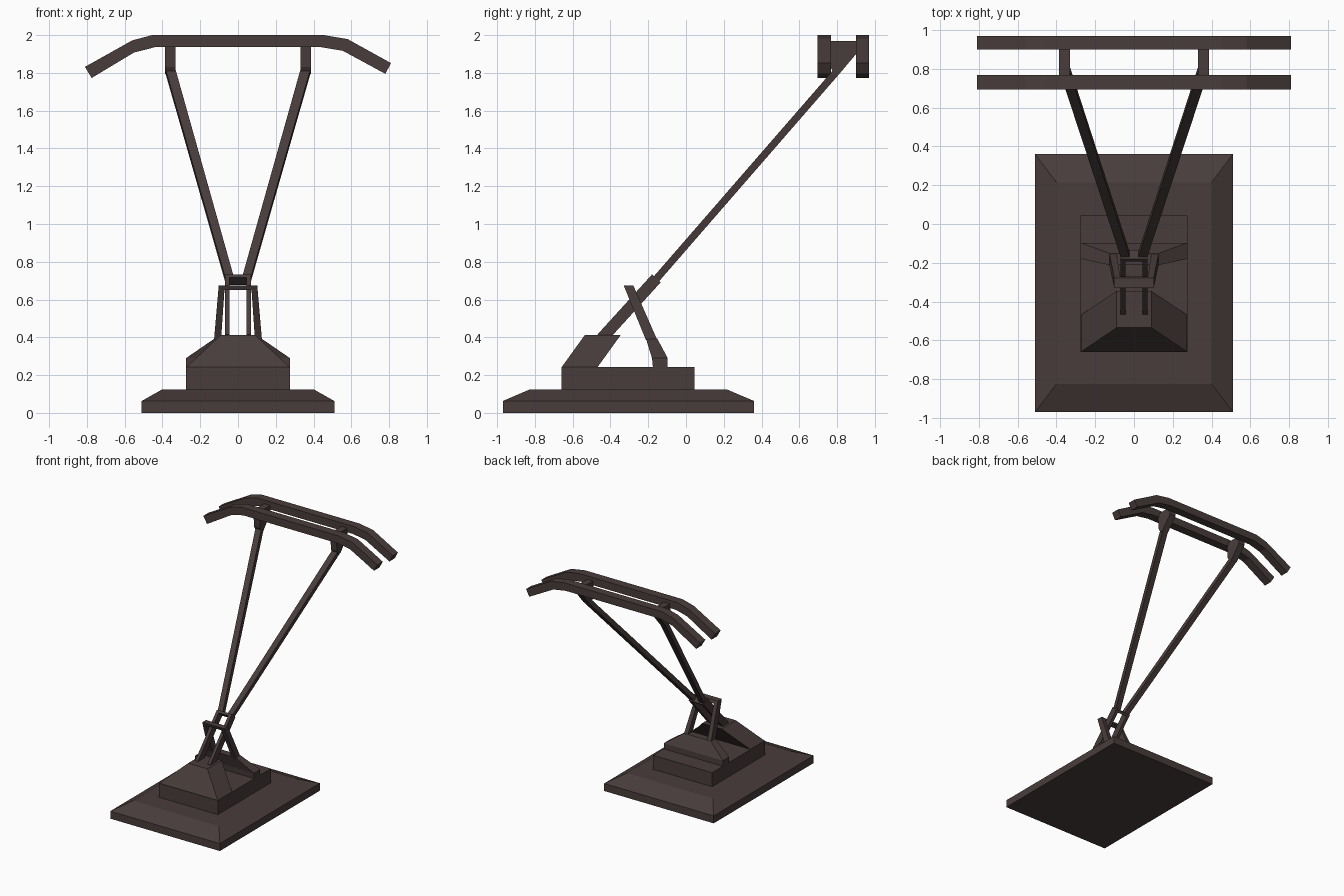
import bpy, bmesh
from mathutils import Vector

if "Cube" in bpy.data.objects:
    bpy.data.objects.remove(bpy.data.objects["Cube"])

metal = bpy.data.materials.new("dark brown metal")
metal.diffuse_color = (0.065, 0.046, 0.044, 1)
metal.use_nodes = True
metal.node_tree.nodes["Principled BSDF"].inputs["Base Color"].default_value = metal.diffuse_color


def finish(name, bm):
    bmesh.ops.recalc_face_normals(bm, faces=bm.faces)
    me = bpy.data.meshes.new(name)
    bm.to_mesh(me)
    bm.free()
    me.materials.append(metal)
    ob = bpy.data.objects.new(name, me)
    bpy.context.collection.objects.link(ob)
    return ob


def loft(name, rings):
    """Closed solid through rings with equal point counts."""
    bm = bmesh.new()
    vs = [[bm.verts.new(p) for p in r] for r in rings]
    n = len(vs[0])
    for a, b in zip(vs, vs[1:]):
        for i in range(n):
            j = (i + 1) % n
            bm.faces.new((a[i], a[j], b[j], b[i]))
    bm.faces.new(vs[0])
    bm.faces.new(vs[-1])
    return finish(name, bm)


def layers(name, rows):
    """Stacked rectangles: (x0, x1, y0, y1, z)."""
    return loft(name, [[(a, c, z), (b, c, z), (b, d, z), (a, d, z)]
                       for a, b, c, d, z in rows])


def side_profile(name, x0, x1, pts):
    return loft(name, [[(x, y, z) for y, z in pts] for x in (x0, x1)])


# Stepped base
layers("base_plate", [(-.51, .51, -.97, .36, 0), (-.51, .51, -.97, .36, .063),
                      (-.40, .40, -.825, .215, .125)])
layers("base_block", [(-.275, .275, -.66, .045, .12), (-.275, .275, -.66, .045, .243)])

# Leaning front and rear mounts
layers("front_mount", [(-.275, .275, -.66, -.47, .24), (-.09, .09, -.535, -.345, .413)])
layers("rear_mount", [(-.275, .275, -.175, -.097, .24), (-.275, .275, -.18, -.097, .29),
                      (-.125, .125, -.212, -.152, .393)])

# Rear support frame
for s, side in ((-1, "left"), (1, "right")):
    rows = []
    for xi, xo, y0, y1, z in ((.09, .127, -.212, -.152, .385), (.07, .102, -.33, -.279, .675)):
        rows.append((min(s * xi, s * xo), max(s * xi, s * xo), y0, y1, z))
    layers("support_post_" + side, rows)
layers("support_crossbar", [(-.075, .075, -.32, -.27, .65), (-.075, .075, -.33, -.279, .675)])

# Lower arm: two rails joined by an end bar
low, high = Vector((-.445, .395)), Vector((-.157, .712))
along = (high - low).normalized()
across = Vector((-along.y, along.x)) * .031
rail = [low - across, high - across, high + across, low + across]
bar0 = high - along * .02
for s, side in ((-1, "left"), (1, "right")):
    side_profile("lower_arm_" + side, s * .044, s * .07, rail)
side_profile("lower_arm_end_bar", -.046, .046,
             [bar0 - across, high - across, high + across, bar0 + across])

# Upper arms spreading to the head, with brackets
bracket = [(.755, 1.97), (.905, 1.97), (.905, 1.905), (.812, 1.795), (.785, 1.795), (.765, 1.83)]
up = Vector((-.165, .70)), Vector((.80, 1.81))
d = (up[1] - up[0]).normalized()
n = Vector((-d.y, d.x)) * .019
for s, side in ((-1, "left"), (1, "right")):
    rings = []
    for c, xi, xo in ((up[0], .020, .066), (up[1], .332, .384)):
        a, b = c - n, c + n
        rings.append([(s * xi, a.x, a.y), (s * xo, a.x, a.y),
                      (s * xo, b.x, b.y), (s * xi, b.x, b.y)])
    loft("upper_arm_" + side, rings)
    side_profile("head_bracket_" + side, s * .33, s * .386, bracket)

# Two curved contact bars
top = [(-.81, 1.832), (-.56, 1.972), (-.455, 2), (.455, 2), (.58, 1.979), (.81, 1.852)]
bottom = [(.78, 1.795), (.555, 1.917), (.44, 1.936), (-.44, 1.936), (-.55, 1.908), (-.775, 1.773)]
for name, y0, y1 in (("front_contact_bar", .695, .768), ("rear_contact_bar", .90, .97)):
    loft(name, [[(x, y, z) for x, z in top + bottom] for y in (y0, y1)])
